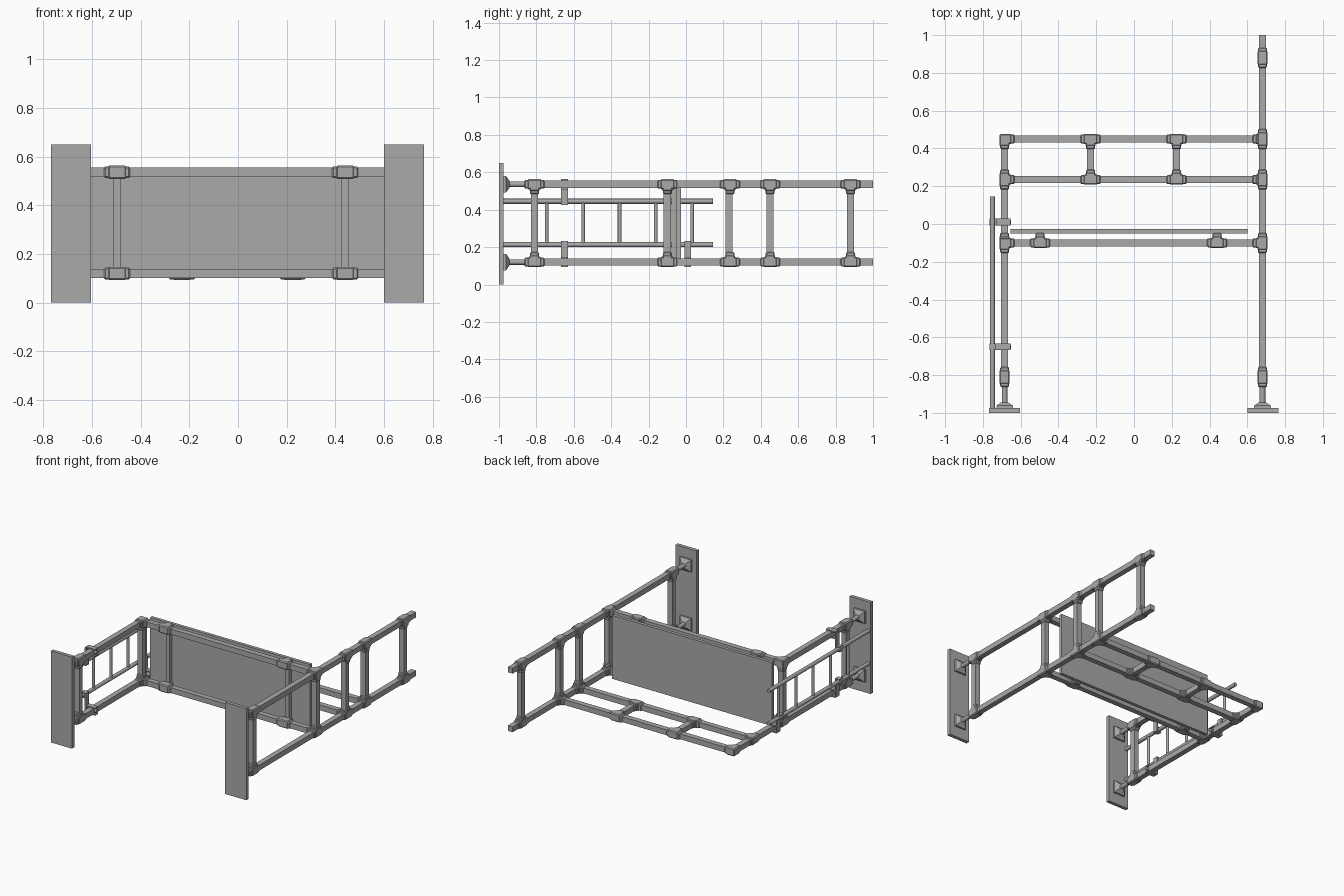
import bpy, bmesh, math
from mathutils import Vector

if "Cube" in bpy.data.objects:
    bpy.data.objects.remove(bpy.data.objects["Cube"])

steel = bpy.data.materials.new("grey_steel")
steel.diffuse_color = (0.4, 0.4, 0.4, 1)
steel.use_nodes = True
steel.node_tree.nodes["Principled BSDF"].inputs["Base Color"].default_value = steel.diffuse_color

LX, RX = -0.685, 0.68        # side frames
LOW, HIGH = 0.12, 0.536      # rail levels
W = 0.038                    # square tube width


def finish(bm, name):
    me = bpy.data.meshes.new(name)
    bmesh.ops.recalc_face_normals(bm, faces=bm.faces)
    bm.to_mesh(me)
    bm.free()
    me.materials.append(steel)
    ob = bpy.data.objects.new(name, me)
    bpy.context.collection.objects.link(ob)
    return ob


def add_box(bm, lo, hi, bevel=0):
    """Axis-aligned box between two corners, optionally chamfered."""
    lo, hi = Vector(lo), Vector(hi)
    vs = bmesh.ops.create_cube(bm, size=1)["verts"]
    for v in vs:
        v.co = Vector([(lo[i] + hi[i]) / 2 + v.co[i] * (hi[i] - lo[i]) for i in range(3)])
    if bevel:
        edges = list({e for v in vs for e in v.link_edges})
        bmesh.ops.bevel(bm, geom=edges, offset=bevel, segments=1, affect='EDGES')


def box(name, lo, hi, bevel=0):
    bm = bmesh.new()
    add_box(bm, lo, hi, bevel)
    return finish(bm, name)


def tube(name, a, b, w=W):
    """Square tube along an axis from a to b."""
    lo, hi = [], []
    for p, q in zip(a, b):
        pad = w / 2 if abs(p - q) < 1e-6 else 0
        lo.append(min(p, q) - pad)
        hi.append(max(p, q) + pad)
    return box(name, lo, hi)


def rod(name, a, b, r, sides=16):
    """Round rod from a to b."""
    a, b = Vector(a), Vector(b)
    bm = bmesh.new()
    bmesh.ops.create_cone(bm, cap_ends=True, segments=sides, radius1=r, radius2=r,
                          depth=(b - a).length)
    rot = (b - a).to_track_quat('Z', 'Y')
    for v in bm.verts:
        v.co = rot @ v.co + (a + b) / 2
    for f in bm.faces:
        f.smooth = len(f.verts) == 4
    ob = finish(bm, name)
    for e in ob.data.edges:
        v1, v2 = (ob.data.vertices[i].co for i in e.vertices)
        e.use_edge_sharp = abs((v1 - v2).dot((b - a).normalized())) < 1e-5
    return ob


def fitting(name, c, arms):
    """Chamfered socket with arms such as '+x' or '-z'."""
    bm = bmesh.new()
    for arm in arms.split():
        i = "xyz".index(arm[1])
        s = 1 if arm[0] == '+' else -1
        for reach, h in ((0.054, 0.024), (0.038, 0.027)):
            lo = [k - h for k in c]
            hi = [k + h for k in c]
            if s > 0:
                hi[i] = c[i] + reach
            else:
                lo[i] = c[i] - reach
            add_box(bm, lo, hi, 0.006)
    return finish(bm, name)


# Side rails
for z in (LOW, HIGH):
    tube("right_rail", (RX, -0.85, z), (RX, 1.0, z))
tube("left_lower_rail", (LX, -0.85, LOW), (LX, 0.45, LOW))
tube("left_upper_rail", (LX, -0.85, HIGH), (LX, -0.10, HIGH))

# Rungs of the side frames
for y in (-0.81, -0.10, 0.23, 0.45, 0.88):
    tube("right_rung", (RX, y, LOW), (RX, y, HIGH))
for y in (-0.81, -0.10):
    tube("left_rung", (LX, y, LOW), (LX, y, HIGH))

# Cross rails behind the panel and in the rear frame
for y, z in ((-0.10, LOW), (-0.10, HIGH), (0.235, LOW), (0.45, LOW)):
    tube("cross_rail", (LX, y, z), (RX, y, z))
for x in (-0.23, 0.225):
    tube("rear_spacer", (x, 0.235, LOW), (x, 0.45, LOW))
    fitting("rear_tee", (x, 0.235, LOW), "+x -x +y")
    fitting("rear_tee", (x, 0.45, LOW), "+x -x -y")

# Fittings of the side frames
for z, up in ((LOW, "+z"), (HIGH, "-z")):
    for y in (-0.81, 0.88):
        fitting("right_tee", (RX, y, z), "+y -y " + up)
    for y in (0.235, 0.45):
        fitting("right_tee", (RX, y, z), "+y -y " + up + (" -x" if z == LOW else ""))
    fitting("right_joint", (RX, -0.10, z), "+y -y -x " + up)
    fitting("left_tee", (LX, -0.81, z), "+y -y " + up)
fitting("left_lower_joint", (LX, -0.10, LOW), "+y -y +x +z")
fitting("left_upper_corner", (LX, -0.10, HIGH), "-y +x -z")
fitting("left_rear_tee", (LX, 0.235, LOW), "+y -y +x")
fitting("left_rear_corner", (LX, 0.45, LOW), "-y +x")

# Panel with its battens and mounting tees
box("panel", (-0.655, -0.05, 0.105), (0.60, -0.027, 0.555))
for x in (-0.497, 0.44):
    box("panel_batten", (x - 0.015, -0.078, LOW), (x + 0.015, -0.049, HIGH))
    for z in (LOW, HIGH):
        fitting("panel_tee", (x, -0.10, z), "+x -x +y")

# Base boards, feet and threaded jacks
for x0, x1, x in ((-0.768, -0.603, LX), (0.60, 0.765, RX)):
    box("base_board", (x0, -1.0, 0), (x1, -0.975, 0.65))
    for z in (LOW, HIGH):
        bm = bmesh.new()
        rings = []
        for y, h in ((-0.976, 0.044), (-0.962, 0.044), (-0.944, 0.018)):
            rings.append([bm.verts.new((x + sx * h, y, z + sz * h))
                          for sx, sz in ((-1, -1), (1, -1), (1, 1), (-1, 1))])
        for a, b in zip(rings, rings[1:]):
            for i in range(4):
                j = (i + 1) % 4
                bm.faces.new((a[i], a[j], b[j], b[i]))
        bm.faces.new(rings[0])
        bm.faces.new(rings[-1])
        finish(bm, "foot")
        rod("jack", (x, -0.95, z), (x, -0.84, z), 0.015)

# Ladder beside the left frame
for z in (0.213, 0.445):
    rod("ladder_rail", (-0.75, -0.975, z), (-0.75, 0.145, z), 0.0135)
for y in (-0.745, -0.55, -0.355, -0.162, 0.033):
    rod("ladder_rung", (-0.75, y, 0.213), (-0.75, y, 0.445), 0.01)

# Brackets joining the ladder to the left rails
for y, rail, ladder in ((-0.65, LOW, 0.213), (-0.65, HIGH, 0.445), (0.01, LOW, 0.213)):
    s = 1 if ladder > rail else -1
    bm = bmesh.new()
    h = 0.018
    z0, z1 = sorted((rail - s * 0.021, ladder + s * 0.018))
    add_box(bm, (-0.736, y - h, z0), (-0.726, y + h, z1))
    for k in (-1, 1):
        zc = rail + k * 0.023
        add_box(bm, (-0.73, y - h, zc - 0.004), (-0.655, y + h, zc + 0.004))
        zc = ladder + k * 0.016
        add_box(bm, (-0.765, y - h, zc - 0.003), (-0.73, y + h, zc + 0.003))
    finish(bm, "ladder_bracket")
    rod("bracket_bolt", (-0.67, y, rail), (-0.65, y, rail), 0.012, 8)
